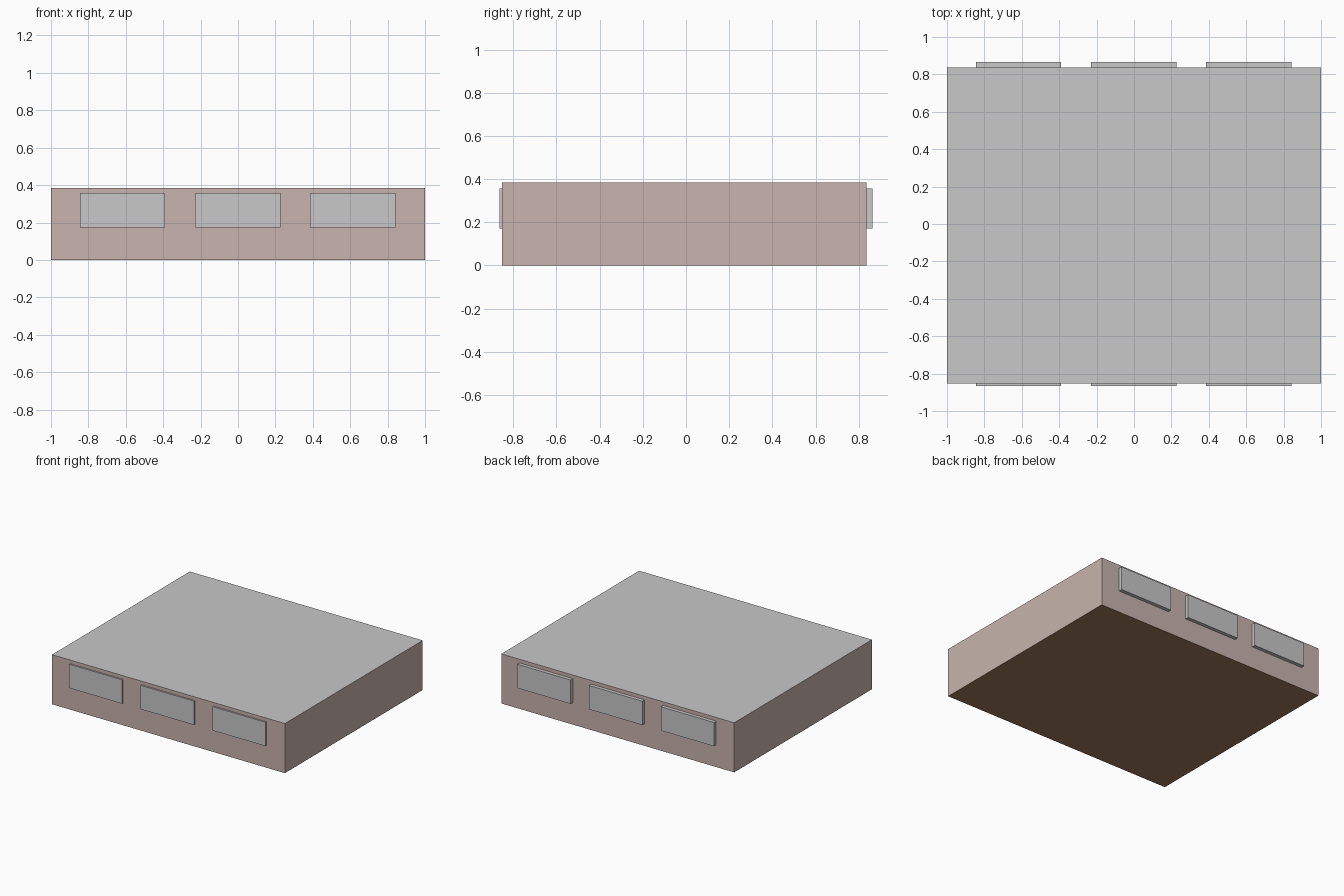
import bpy, bmesh

if "Cube" in bpy.data.objects:
    bpy.data.objects.remove(bpy.data.objects["Cube"])


def material(name, srgb):
    m = bpy.data.materials.new(name)
    lin = [((c / 255 + 0.055) / 1.055) ** 2.4 for c in srgb]
    m.diffuse_color = (*lin, 1)
    m.use_nodes = True
    m.node_tree.nodes["Principled BSDF"].inputs["Base Color"].default_value = m.diffuse_color
    return m


WALL = material("pinkish_wall", (200, 180, 173))
GREY = material("light_grey", (200, 200, 200))
BROWN = material("brown_underside", (160, 120, 90))


def box(name, lo, hi, mats):
    bm = bmesh.new()
    bmesh.ops.create_cube(bm, size=1)
    for v in bm.verts:
        v.co = [hi[i] if v.co[i] > 0 else lo[i] for i in range(3)]
    bm.normal_update()
    if len(mats) == 3:  # wall, top, underside
        for f in bm.faces:
            f.material_index = 1 if f.normal.z > 0.5 else 2 if f.normal.z < -0.5 else 0
    me = bpy.data.meshes.new(name)
    bm.to_mesh(me)
    bm.free()
    for m in mats:
        me.materials.append(m)
    ob = bpy.data.objects.new(name, me)
    bpy.context.collection.objects.link(ob)
    return ob


# Main block: walls, grey roof, brown underside
FRONT, BACK = -0.853, 0.837
box("building_block", (-1, FRONT, 0), (1, BACK, 0.385), [WALL, GREY, BROWN])

# Three window panels on the front and on the back
for i, x in enumerate((-0.617, -0.002, 0.613)):
    x0, x1 = x - 0.228, x + 0.228
    box(f"front_window_{i + 1}", (x0, -0.865, 0.172), (x1, FRONT + 0.01, 0.357), [GREY])
    box(f"back_window_{i + 1}", (x0, BACK - 0.01, 0.172), (x1, 0.865, 0.357), [GREY])
